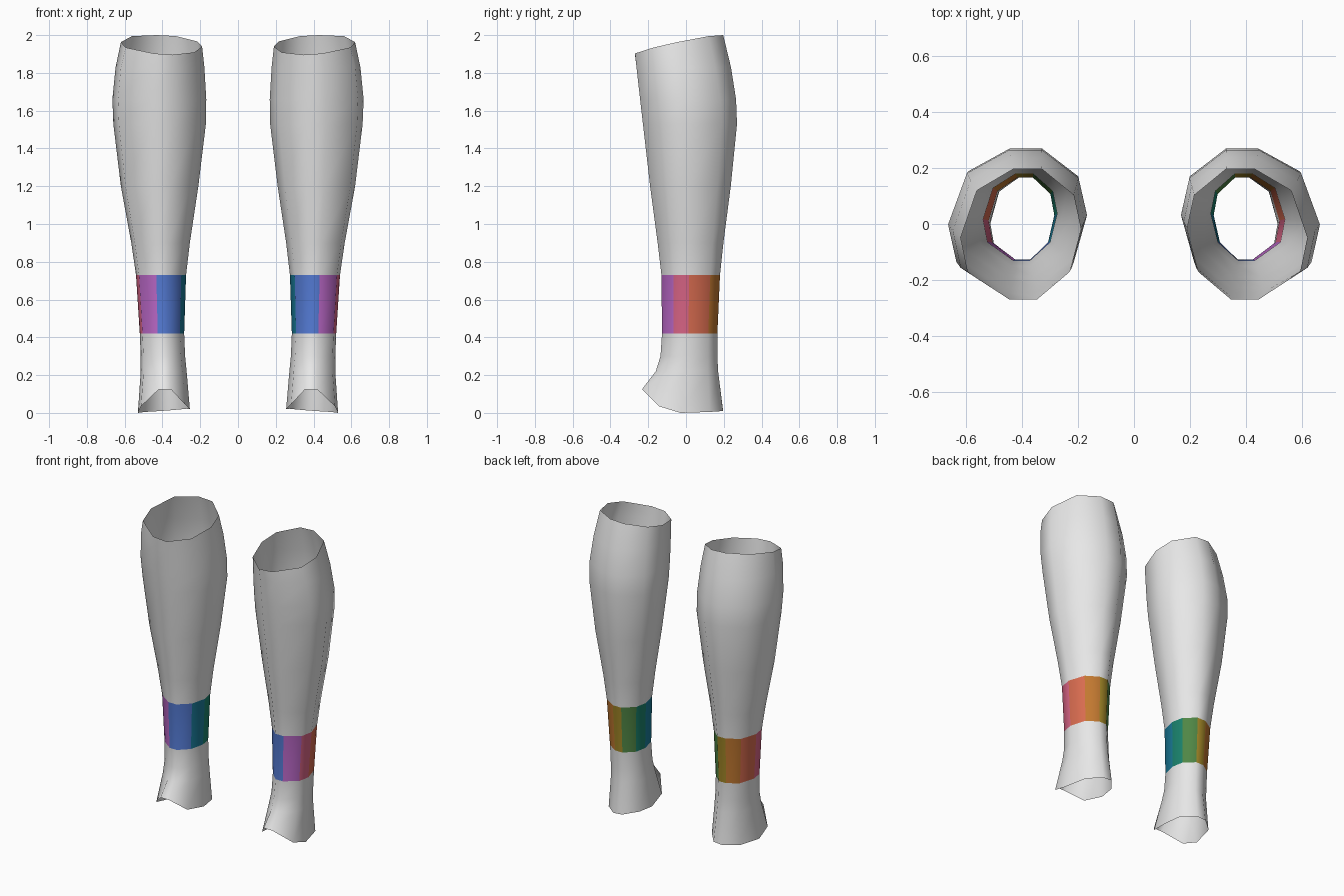
import bpy
import bmesh

cube = bpy.data.objects.get("Cube")
if cube:
    bpy.data.objects.remove(cube, do_unlink=True)


def material(name, rgb):
    m = bpy.data.materials.new(name)
    m.use_nodes = True
    m.diffuse_color = (*rgb, 1)
    m.node_tree.nodes["Principled BSDF"].inputs["Base Color"].default_value = (*rgb, 1)
    return m


MATERIALS = [material(n, c) for n, c in (
    ("light_grey", (0.8, 0.8, 0.8)),
    ("olive", (0.36, 0.24, 0.02)),
    ("orange", (0.54, 0.19, 0.03)),
    ("salmon", (0.69, 0.15, 0.08)),
    ("pink", (0.70, 0.13, 0.24)),
    ("purple", (0.50, 0.14, 0.58)),
    ("blue", (0.09, 0.20, 0.67)),
    ("cyan_blue", (0.01, 0.20, 0.32)),
    ("teal", (0.01, 0.22, 0.15)),
    ("green", (0.08, 0.24, 0.06)),
)]

# Ten-sided leg cross-section, from the back going round the outer side
SECTION = [(-0.35, 1), (0.12, 1), (0.73, 0.67), (1, -0.05), (0.88, -0.58),
           (0.19, -1), (-0.27, -1), (-0.81, -0.58), (-1, 0.08), (-0.88, 0.6)]
# Ankle band colour of each side of the section
BAND = [1, 2, 3, 4, 5, 6, 6, 7, 8, 9]
BAND_BOTTOM = 0.42

# Rim heights: arched over the instep, and sloping up to the back of the knee
SOLE = [0.015, 0.01, 0.005, 0, 0.035, 0.125, 0.125, 0.045, 0.02, 0.022]
KNEE = [min(2.0, 1.95 + 0.05 * v + 0.015 * u) for u, v in SECTION]

# Height (or rim heights), inner x, outer x, front y, back y
RINGS = [
    (SOLE, 0.255, 0.53, -0.233, 0.196),
    (0.22, 0.272, 0.515, -0.160, 0.170),
    (0.30, 0.280, 0.515, -0.135, 0.166),
    (BAND_BOTTOM, 0.285, 0.52, -0.127, 0.166),
    (0.73, 0.275, 0.54, -0.130, 0.180),
    (0.90, 0.255, 0.565, -0.150, 0.198),
    (1.20, 0.210, 0.62, -0.190, 0.237),
    (1.53, 0.170, 0.66, -0.228, 0.270),
    (1.66, 0.168, 0.665, -0.243, 0.265),
    (1.83, 0.178, 0.648, -0.262, 0.238),
    (KNEE, 0.190, 0.62, -0.270, 0.197),
]


def build_leg(name, side):
    bm = bmesh.new()
    loops = []
    for z, x0, x1, y0, y1 in RINGS:
        heights = z if isinstance(z, list) else [z] * len(SECTION)
        loops.append([bm.verts.new((side * ((x0 + x1) / 2 + u * (x1 - x0) / 2),
                                    (y0 + y1) / 2 + v * (y1 - y0) / 2, h))
                      for (u, v), h in zip(SECTION, heights)])
    # Open tube, with the ankle band coloured side by side
    for ring, low, high in zip(RINGS, loops, loops[1:]):
        for j in range(len(SECTION)):
            k = (j + 1) % len(SECTION)
            quad = [low[k], low[j], high[j], high[k]]
            face = bm.faces.new(quad if side > 0 else quad[::-1])
            face.smooth = True
            face.material_index = BAND[j] if ring[0] == BAND_BOTTOM else 0
    mesh = bpy.data.meshes.new(name)
    bm.to_mesh(mesh)
    bm.free()
    for m in MATERIALS:
        mesh.materials.append(m)
    bpy.context.collection.objects.link(bpy.data.objects.new(name, mesh))


build_leg("left_leg", 1)
build_leg("right_leg", -1)
